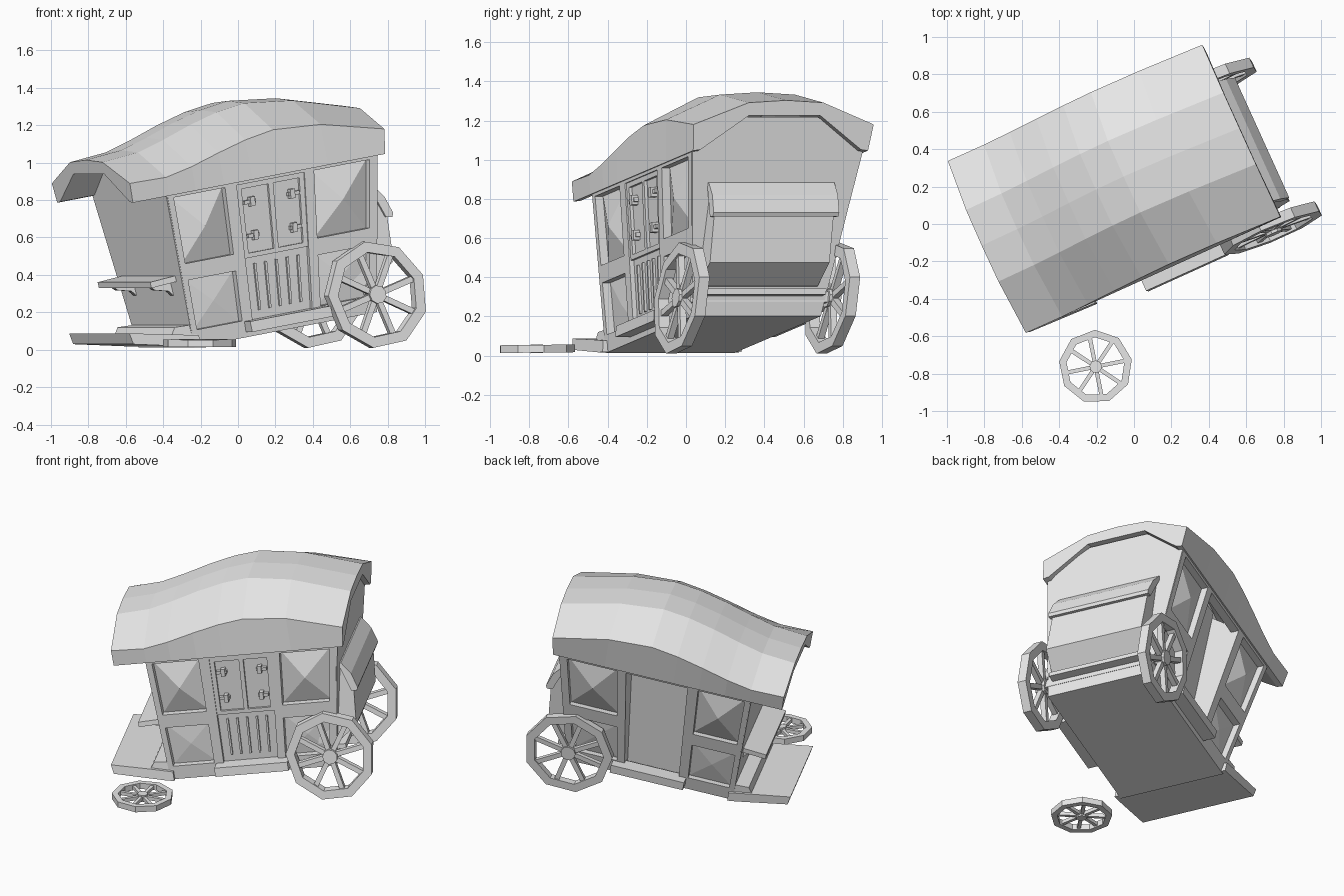
import bpy, bmesh
from math import sin, cos, pi, radians

cube = bpy.data.objects.get("Cube")
if cube:
    bpy.data.objects.remove(cube)

grey = bpy.data.materials.new("plain_grey")
grey.use_nodes = True
grey.diffuse_color = (0.8, 0.8, 0.8, 1)
grey.node_tree.nodes["Principled BSDF"].inputs["Base Color"].default_value = (0.8, 0.8, 0.8, 1)

YAW, PITCH = radians(24.4), radians(10)


def world(p):
    # The wreck leans sideways, dips at the front and is turned on the ground
    x, y, z = p
    y += 0.083 + 0.14 * z
    a = x * cos(PITCH) - z * sin(PITCH)
    h = x * sin(PITCH) + z * cos(PITCH) + 0.08
    return (a * cos(YAW) - y * sin(YAW), a * sin(YAW) + y * cos(YAW), h)


def lean(x, z):
    # The cabin fans out toward both ends as it rises
    return x + 0.19 * (x + 0.26) * z


class Part:
    def __init__(self, name, place=world):
        self.name, self.place, self.bm = name, place, bmesh.new()

    def loft(self, loops, closed=False):
        rings = [[self.bm.verts.new(self.place(p)) for p in lp] for lp in loops]
        n = len(rings[0])
        pairs = list(zip(rings, rings[1:]))
        if closed:
            pairs.append((rings[-1], rings[0]))
        for a, b in pairs:
            for i in range(n):
                j = (i + 1) % n
                self.bm.faces.new((a[i], a[j], b[j], b[i]))
        if not closed:
            self.bm.faces.new(rings[0])
            self.bm.faces.new(rings[-1])

    def box(self, x0, x1, y0, y1, z0, z1):
        self.loft([[(x0, y0, z), (x1, y0, z), (x1, y1, z), (x0, y1, z)] for z in (z0, z1)])

    def profile(self, pts, half, mid=0):
        self.loft([[(x, mid + s * half, z) for x, z in pts] for s in (-1, 1)])

    def done(self):
        bmesh.ops.recalc_face_normals(self.bm, faces=self.bm.faces)
        me = bpy.data.meshes.new(self.name)
        self.bm.to_mesh(me)
        self.bm.free()
        me.materials.append(grey)
        bpy.context.collection.objects.link(bpy.data.objects.new(self.name, me))


# Cabin core, with a recess behind the missing far door
def section(x, far=None, grow=0):
    pts = [(-0.31 - grow, 0), (-0.43 - grow, 0.85), (-0.2, 1.0),
           (0.2, 1.0), (0.43 + grow, 0.85), (0.31 + grow, 0)]
    if far is not None:
        pts = pts[:3] + [(far, 1.0), (far, 0.5), (far, 0)]
    return [(lean(x, z), y, z) for y, z in pts]


DOOR0, DOOR1, RECESS = -0.03, 0.32, 0.26
core = Part("cabin_body")
core.loft([section(-0.38), section(DOOR0)])
core.loft([section(DOOR0, RECESS), section(DOOR1, RECESS)])
core.loft([section(DOOR1), section(0.69)])
core.box(DOOR0, DOOR1, RECESS, 0.34, 0, 0.05)
core.done()
ends = Part("end_walls")
for x0, x1 in ((-0.39, -0.375), (0.685, 0.7)):
    ends.loft([section(x, grow=0.05) for x in (x0, x1)])
ends.done()


# Side wall pieces follow the flare of the cabin
def wall(s, x, z, d):
    return (lean(x, z), s * (0.36 + 0.145 * z + d), z)


def slab(part, s, x0, x1, z0, z1, d0=-0.055, d1=0.0):
    part.loft([[wall(s, x, z, d) for x, z in ((x0, z0), (x1, z0), (x1, z1), (x0, z1))]
               for d in (d0, d1)])


def pyramid(part, s, x0, x1, z0, z1, rise):
    corners = [(x0, z0), (x1, z0), (x1, z1), (x0, z1)]
    vs = [part.bm.verts.new(world(wall(s, x, z, -0.045))) for x, z in corners]
    tip = part.bm.verts.new(world(wall(s, (x0 + x1) / 2, (z0 + z1) / 2, rise)))
    for i in range(4):
        part.bm.faces.new((vs[i], vs[(i + 1) % 4], tip))
    part.bm.faces.new(vs)


for s, side in ((-1, "near"), (1, "far")):
    frame = Part(side + "_wall_frame")
    for x0, x1 in ((-0.385, -0.355), (-0.09, DOOR0), (DOOR1, 0.37), (0.655, 0.695)):
        slab(frame, s, x0, x1, 0, 0.86)
    for x0, x1 in ((-0.355, -0.09), (0.37, 0.655)):
        for z0, z1 in ((0, 0.09), (0.36, 0.45), (0.81, 0.86)):
            slab(frame, s, x0, x1, z0, z1)
    for z0, z1 in ((0, 0.08), (0.81, 0.86)):
        slab(frame, s, DOOR0, DOOR1, z0, z1)
    frame.done()
    panels = Part(side + "_windows_and_panels")
    for x0, x1 in ((-0.355, -0.09), (0.37, 0.655)):
        pyramid(panels, s, x0, x1, 0.45, 0.81, 0.01)
        pyramid(panels, s, x0, x1, 0.09, 0.36, -0.03)
    panels.done()
    step = Part(side + "_step")
    step.box(-0.075, 0.405, s * 0.33, s * 0.447, 0.028, 0.085)
    step.done()

# Remaining door with slats, split upper panels and fittings
door = Part("near_door")
slab(door, -1, DOOR0, DOOR1, 0.08, 0.81, -0.07, -0.025)
for x in (-0.03, 0.135, 0.295):
    slab(door, -1, x, x + 0.025, 0.44, 0.81, -0.03, -0.008)
for z in (0.415, 0.785):
    slab(door, -1, DOOR0, DOOR1, z, z + 0.025, -0.03, -0.008)
for i in range(5):
    x = 0.02 + 0.06 * i
    slab(door, -1, x, x + 0.012, 0.13, 0.38, -0.03, -0.012)
for x, r in ((0.0, 1), (0.29, -1)):
    for z in (0.52, 0.7):
        slab(door, -1, min(x, x + 0.06 * r), max(x, x + 0.06 * r), z, z + 0.02, -0.03, 0.0)
        slab(door, -1, x + 0.04 * r - 0.012, x + 0.04 * r + 0.012, z - 0.015, z + 0.035, -0.03, 0.01)
door.done()

# Arched roof shell: station, eave height, crown rise
roof = Part("roof")
rings = []
for x, e, r in ((-0.615, 0.93, 0.115), (-0.4, 0.925, 0.135), (-0.24, 0.955, 0.145), (-0.07, 1.0, 0.15),
                (0.1, 1.04, 0.15), (0.27, 1.065, 0.145), (0.55, 1.045, 0.13), (0.925, 0.957, 0.11)):
    c = e + r
    half = [(0, c + 0.012), (0.21, c), (0.505, e), (0.49, 0.825), (0.45, 0.83), (0.2, c - 0.065)]
    ring = half + [(-y, z) for y, z in reversed(half[1:])]
    rings.append([(x - 0.15 * (c - z) * (x > 0.8), y, z) for y, z in ring])
roof.loft(rings)
roof.done()

# Luggage chest on the back with its sloping lid
chest = Part("rear_chest")
chest.profile([(0.74, 0.64), (0.82, 0.645), (0.885, 0.5), (0.865, 0.25), (0.73, 0.15), (0.6, 0.15)], 0.335, -0.015)
chest.done()
lid = Part("chest_lid")
lid.profile([(0.78, 0.675), (0.83, 0.67), (0.885, 0.595), (0.915, 0.5), (0.905, 0.48), (0.87, 0.485),
             (0.82, 0.635)], 0.352, -0.015)
lid.done()

# Rear running gear
gear = Part("rear_axle")
gear.box(0.66, 0.715, -0.43, 0.43, 0.07, 0.125)
gear.box(0.71, 0.775, -0.34, 0.35, 0.1, 0.13)
gear.done()

# Driver's bench on brackets, and the broken footboard
bench = Part("driver_bench")
bench.profile([(-0.37, 0.36), (-0.55, 0.35), (-0.55, 0.382), (-0.37, 0.392)], 0.34)
for y in (-0.24, 0.24):
    bench.profile([(-0.37, 0.365), (-0.52, 0.355), (-0.5, 0.33), (-0.42, 0.31), (-0.37, 0.25)], 0.02, y)
bench.done()
board = Part("footboard")
board.profile([(-0.36, 0.0), (-0.42, 0.01), (-0.745, 0.08), (-0.755, 0.14), (-0.5, 0.09), (-0.36, 0.06)], 0.39)
board.profile([(-0.36, 0.05), (-0.51, 0.08), (-0.48, 0.125), (-0.36, 0.12)], 0.37)
board.done()


# Spoked wheels, built flat in (along, up, across) terms
def wheel(name, place, r, sides=9, spokes=8, turn=0.2):
    w = Part(name, place)
    t = r * 0.1

    def pt(rad, ang, c, off=0):
        return (rad * cos(ang) - off * sin(ang), rad * sin(ang) + off * cos(ang), c)

    rim = [turn + 2 * pi * i / sides for i in range(sides)]
    w.loft([[pt(r, a, -t), pt(r, a, t), pt(r * 0.8, a, t), pt(r * 0.8, a, -t)] for a in rim], True)
    for i in range(spokes):
        a = turn + 2 * pi * i / spokes
        w.loft([[pt(q, a, c * t * 0.6, o * r * 0.055) for c, o in ((-1, -1), (1, -1), (1, 1), (-1, 1))]
                for q in (r * 0.1, r * 0.82)])
    w.loft([[pt(r * 0.17, a, c) for a in rim] for c in (-1.15 * t, 1.15 * t)])
    w.done()


for s, side in ((-1, "near"), (1, "far")):
    wheel(side + "_rear_wheel", lambda p, s=s: world((0.688 + p[0], s * 0.422 + p[2], 0.097 + p[1])), 0.288)
wheel("fallen_front_wheel", lambda p: (-0.205 + p[0], -0.763 + p[1], 0.035 + p[2] + 0.01 * p[1]), 0.197)
